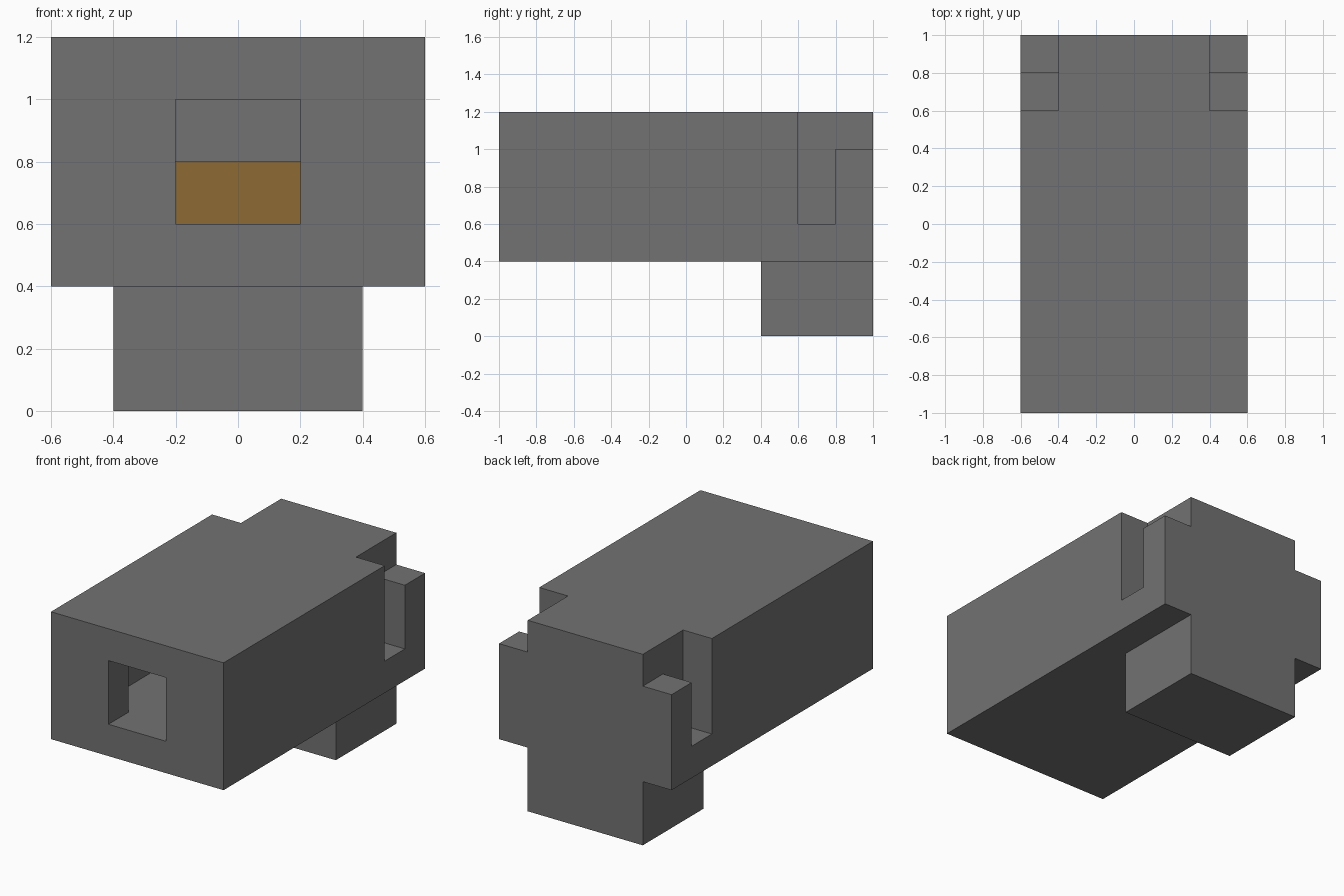
import bpy
from mathutils import Vector

old = bpy.data.objects.get("Cube")
if old:
    bpy.data.objects.remove(old, do_unlink=True)


def material(name, rgb):
    mat = bpy.data.materials.new(name)
    mat.use_nodes = True
    mat.diffuse_color = (*rgb, 1)
    mat.node_tree.nodes["Principled BSDF"].inputs["Base Color"].default_value = (*rgb, 1)
    return mat


grey = material("grey", (0.17, 0.17, 0.17))
orange = material("orange", (0.27, 0.147, 0.034))


def box(name, low, high, mat):
    """Flat-sided block between two opposite corners."""
    low, high = Vector(low), Vector(high)
    bpy.ops.mesh.primitive_cube_add(size=1)
    obj = bpy.context.object
    obj.name = name
    for v in obj.data.vertices:
        v.co = (low + high) / 2 + v.co * (high - low)
    obj.data.materials.append(mat)
    return obj


def combine(target, other, operation):
    """Apply a boolean and discard the helper block."""
    other.hide_render = True
    mod = target.modifiers.new(operation.lower(), "BOOLEAN")
    mod.operation = operation
    mod.solver = "EXACT"
    mod.object = other
    bpy.context.view_layer.objects.active = target
    bpy.ops.object.modifier_apply(modifier=mod.name)
    bpy.data.objects.remove(other, do_unlink=True)


# Main housing with the rear foot fused to it
housing = box("housing", (-0.6, -1, 0.4), (0.6, 1, 1.2), grey)
combine(housing, box("foot", (-0.4, 0.4, 0), (0.4, 1, 0.5), grey), "UNION")

# Hollow chamber and its front opening
combine(housing, box("chamber", (-0.4, -0.8, 0.6), (0.4, 0.4, 1), grey), "DIFFERENCE")
combine(housing, box("opening", (-0.2, -1.1, 0.6), (0.2, -0.7, 1), grey), "DIFFERENCE")

# Stepped notches in both rear corners
for side in (-1, 1):
    inner, outer = sorted((side * 0.4, side * 0.7))
    combine(housing, box("slot", (inner, 0.6, 0.6), (outer, 0.8, 1.3), grey), "DIFFERENCE")
    combine(housing, box("step", (inner, 0.7, 1), (outer, 1.1, 1.3), grey), "DIFFERENCE")

# Coloured block at the back of the chamber
box("inner_block", (-0.4, 0.2, 0.6), (0.4, 0.4, 0.8), orange)
